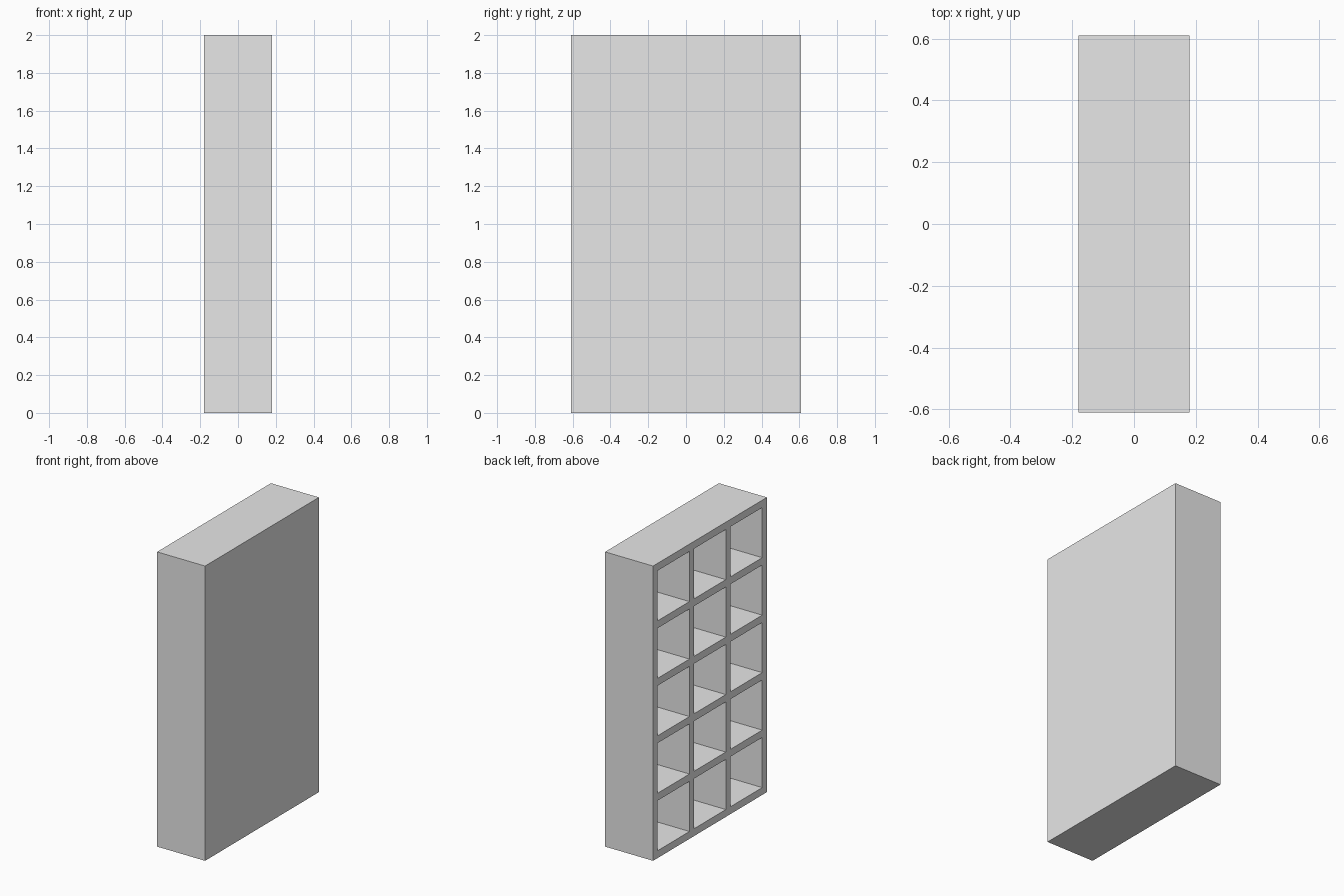
import bpy
import bmesh
from mathutils import Matrix

cube = bpy.data.objects.get("Cube")
if cube:
    bpy.data.objects.remove(cube, do_unlink=True)

# Overall size and board layout
DEPTH, WIDTH, HEIGHT = 0.36, 1.22, 2.0
BOARD, BACK = 0.05, 0.02
COLS, ROWS = 3, 5
cell_y = (WIDTH - BOARD * (COLS + 1)) / COLS
cell_z = (HEIGHT - BOARD * (ROWS + 1)) / ROWS

grey = bpy.data.materials.new("plain grey")
grey.use_nodes = True
grey.diffuse_color = (0.8, 0.8, 0.8, 1)
grey.node_tree.nodes["Principled BSDF"].inputs["Base Color"].default_value = (0.8, 0.8, 0.8, 1)

bm = bmesh.new()

# Front lattice: a grid whose lines follow the board edges
ys, zs = [], []
for n, cell, start, out in ((COLS, cell_y, -WIDTH / 2, ys), (ROWS, cell_z, 0, zs)):
    for i in range(n + 1):
        edge = start + i * (cell + BOARD)
        out += [edge, edge + BOARD]
front = -DEPTH / 2
grid = [[bm.verts.new((front, y, z)) for z in zs] for y in ys]
openings = []
for i in range(len(ys) - 1):
    for j in range(len(zs) - 1):
        face = bm.faces.new((grid[i][j], grid[i][j + 1], grid[i + 1][j + 1], grid[i + 1][j]))
        if i % 2 and j % 2:
            openings.append(face)


def push_back(faces, distance):
    """Extrude faces along x and drop the originals."""
    result = bmesh.ops.extrude_face_region(bm, geom=faces)
    verts = [g for g in result["geom"] if isinstance(g, bmesh.types.BMVert)]
    bmesh.ops.translate(bm, verts=verts, vec=(distance, 0, 0))
    bmesh.ops.delete(bm, geom=[f for f in faces if f.is_valid], context="FACES_ONLY")


# Cubbyholes
for face in openings:
    push_back([face], DEPTH - BACK)

# Outer sides and back panel
rim = [e for e in bm.edges if e.is_boundary]
result = bmesh.ops.extrude_edge_only(bm, edges=rim)
outer = [g for g in result["geom"] if isinstance(g, bmesh.types.BMVert)]
bmesh.ops.translate(bm, verts=outer, vec=(DEPTH, 0, 0))
bmesh.ops.contextual_create(bm, geom=[e for e in bm.edges if e.is_boundary])

# Merge coplanar faces and face them outward
bmesh.ops.dissolve_limit(bm, angle_limit=0.01, verts=bm.verts[:], edges=bm.edges[:])
bmesh.ops.recalc_face_normals(bm, faces=bm.faces[:])

mesh = bpy.data.meshes.new("cube_shelf")
bm.to_mesh(mesh)
bm.free()
mesh.materials.append(grey)
shelf = bpy.data.objects.new("cube_shelf", mesh)
bpy.context.collection.objects.link(shelf)
